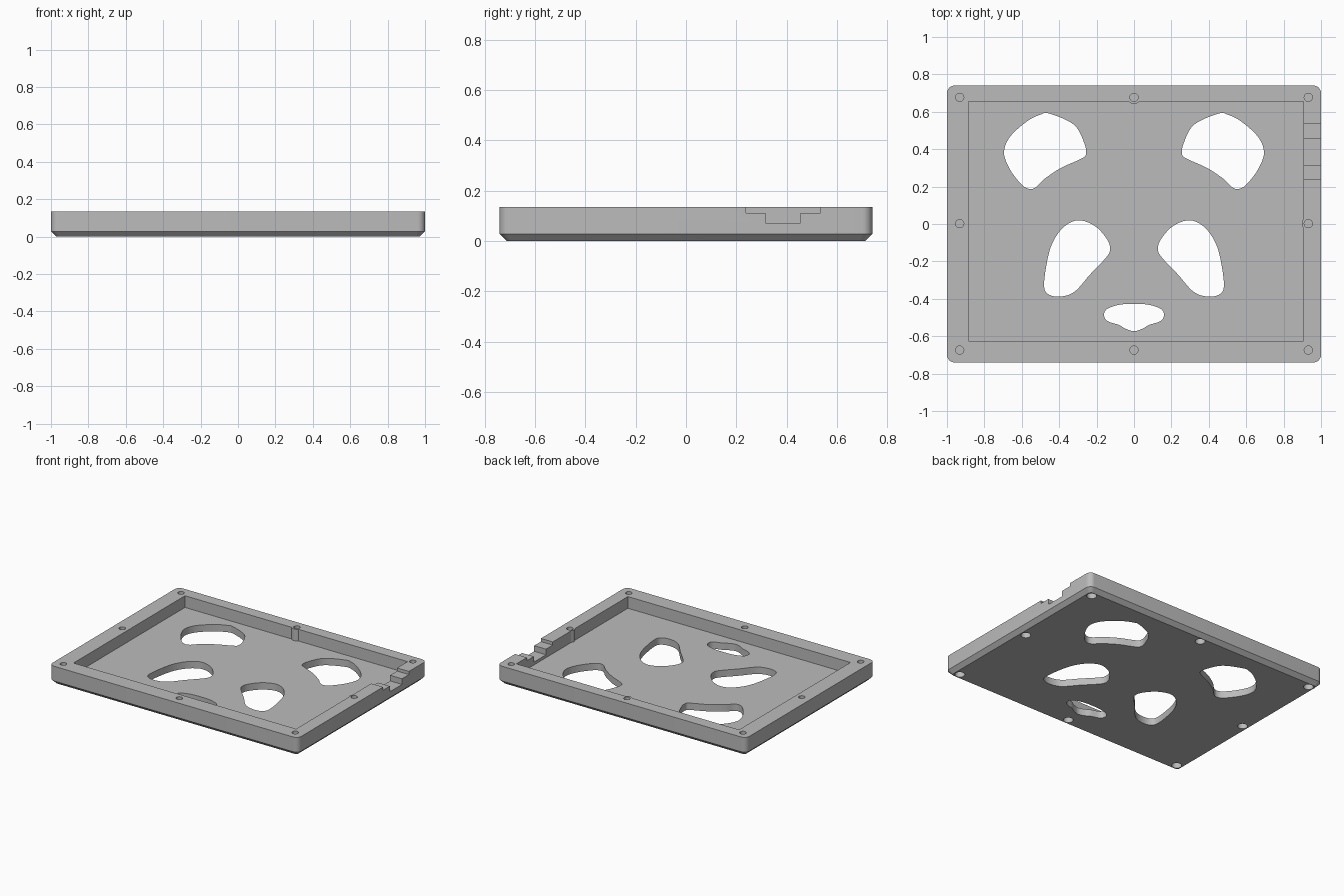
import bpy
import bmesh
from math import cos, sin, pi, radians
from mathutils import Vector

cube = bpy.data.objects.get("Cube")
if cube:
    bpy.data.objects.remove(cube, do_unlink=True)

HALF_X, HALF_Y, HEIGHT = 1.0, 0.74, 0.135
CHAMFER, FLOOR = 0.028, 0.05
TOP = HEIGHT + 0.1

grey = bpy.data.materials.new("plain grey")
grey.use_nodes = True
colour = (0.5, 0.5, 0.5, 1)
grey.diffuse_color = colour
grey.node_tree.nodes["Principled BSDF"].inputs["Base Color"].default_value = colour


def loft(name, rings):
    """Solid skinned through stacked (outline, z) rings."""
    bm = bmesh.new()
    loops = [[bm.verts.new((x, y, z)) for x, y in pts] for pts, z in rings]
    n = len(loops[0])
    for low, high in zip(loops, loops[1:]):
        for i in range(n):
            j = (i + 1) % n
            bm.faces.new((low[i], low[j], high[j], high[i]))
    bm.faces.new(loops[0][::-1])
    bm.faces.new(loops[-1])
    bmesh.ops.recalc_face_normals(bm, faces=bm.faces)
    mesh = bpy.data.meshes.new(name)
    bm.to_mesh(mesh)
    bm.free()
    obj = bpy.data.objects.new(name, mesh)
    bpy.context.collection.objects.link(obj)
    mesh.materials.append(grey)
    return obj


def prism(name, pts, z0, z1):
    return loft(name, [(pts, z0), (pts, z1)])


def circle(x, y, r, n=32):
    return [(x + r * cos(2 * pi * i / n), y + r * sin(2 * pi * i / n)) for i in range(n)]


def rect(x0, x1, y0, y1):
    return [(x0, y0), (x1, y0), (x1, y1), (x0, y1)]


def rounded_rect(hx, hy, r, seg=8):
    pts = []
    for k, (sx, sy) in enumerate([(1, 1), (-1, 1), (-1, -1), (1, -1)]):
        for i in range(seg + 1):
            a = (k + i / seg) * pi / 2
            pts.append((sx * (hx - r) + r * cos(a), sy * (hy - r) + r * sin(a)))
    return pts


def smooth_outline(ctrl, steps=5):
    """Closed Catmull-Rom curve through the control points."""
    p = [Vector(c) for c in ctrl]
    n, out = len(p), []
    for i in range(n):
        a, b, c, d = p[i - 1], p[i], p[(i + 1) % n], p[(i + 2) % n]
        for s in range(steps):
            t = s / steps
            v = 0.5 * (2 * b + (c - a) * t + (2 * a - 5 * b + 4 * c - d) * t * t
                       + (3 * b - a - 3 * c + d) * t ** 3)
            out.append(tuple(v))
    return out


def mirrored(pts):
    return [(-x, y) for x, y in reversed(pts)]


def cut(target, cutter):
    mod = target.modifiers.new("cut", "BOOLEAN")
    mod.operation, mod.solver, mod.object = "DIFFERENCE", "EXACT", cutter
    bpy.context.view_layer.objects.active = target
    bpy.ops.object.modifier_apply(modifier=mod.name)
    bpy.data.objects.remove(cutter, do_unlink=True)


# Outer tray body with a chamfered underside
body = rounded_rect(HALF_X, HALF_Y, 0.04)
base = rounded_rect(HALF_X - CHAMFER, HALF_Y - CHAMFER, 0.02)
tray = loft("case_tray", [(base, 0), (body, CHAMFER), (body, HEIGHT)])

# Recess, leaving two screw bosses that bulge from the thin walls
pocket = prism("pocket_cutter", rect(-0.885, 0.905, -0.625, 0.655), FLOOR, TOP)
for x, y in [(0, 0.677), (0.932, 0.002)]:
    cut(pocket, prism("boss", circle(x, y, 0.035), 0, TOP + 0.1))
cut(tray, pocket)

# Stepped cable notch through the right-hand wall
cut(tray, prism("notch_upper", rect(0.88, 1.1, 0.238, 0.535), 0.112, TOP))
cut(tray, prism("notch_lower", rect(0.88, 1.1, 0.315, 0.455), 0.071, TOP))

# Decorative openings in the floor
upper = smooth_outline([
    (.45, .59), (.32, .53), (.265, .43), (.257, .375), (.28, .35), (.39, .30),
    (.48, .24), (.52, .20), (.555, .187), (.60, .21), (.665, .295),
    (.695, .385), (.66, .47), (.57, .55), (.50, .585)])
lower = smooth_outline([
    (.30, .02), (.21, -.01), (.145, -.08), (.128, -.135), (.15, -.18),
    (.235, -.27), (.315, -.36), (.385, -.387), (.45, -.38), (.48, -.34),
    (.47, -.23), (.44, -.11), (.38, -.02)])
half = [(0, -.427), (.08, -.432), (.145, -.455), (.16, -.49), (.14, -.52),
        (.08, -.54), (.045, -.56), (0, -.573)]
small = smooth_outline(half + mirrored(half[1:-1]))
for outline in (upper, mirrored(upper), lower, mirrored(lower), small):
    cut(tray, prism("opening", outline, -0.1, TOP))

# Screw holes: narrow pilots above, wider head recesses below
for x in (-0.932, 0, 0.932):
    for y in (-0.674, 0.002, 0.677):
        if x or abs(y) > 0.1:
            cut(tray, prism("pilot", circle(x, y, 0.022), 0.06, TOP))
            cut(tray, prism("head_recess", circle(x, y, 0.033), -0.1, 0.045))

# Smooth curved walls, crisp edges
bpy.ops.object.select_all(action="DESELECT")
tray.select_set(True)
bpy.context.view_layer.objects.active = tray
bpy.ops.object.shade_smooth_by_angle(angle=radians(30))
